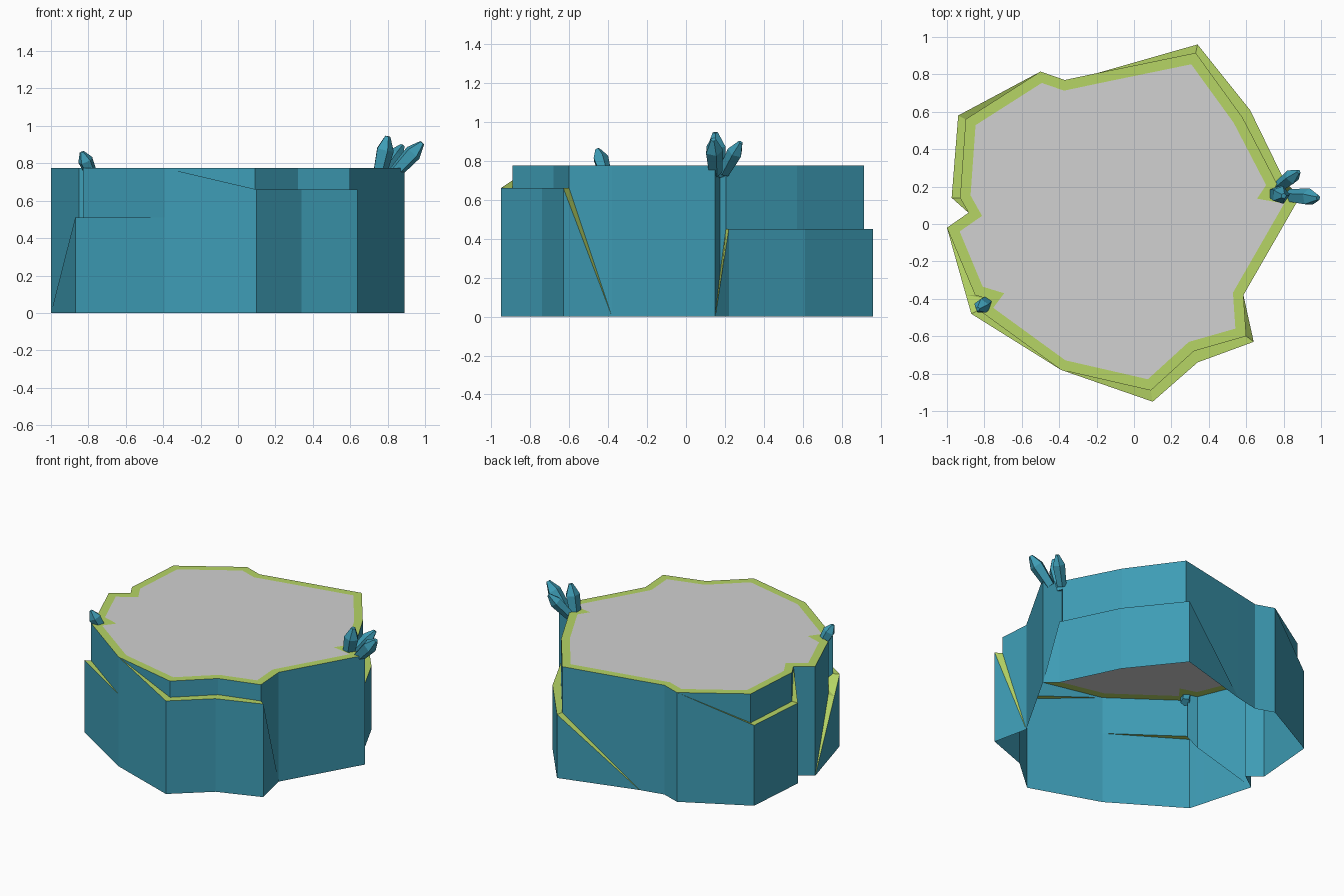
import bpy, bmesh, math
from mathutils import Vector

if "Cube" in bpy.data.objects:
    bpy.data.objects.remove(bpy.data.objects["Cube"])

H = 0.775      # height of the flat top
RIM = 0.055    # width of the green rim


def material(name, col):
    m = bpy.data.materials.new(name)
    m.diffuse_color = (*col, 1)
    m.use_nodes = True
    m.node_tree.nodes["Principled BSDF"].inputs["Base Color"].default_value = m.diffuse_color
    return m


BLUE = material("blue rock", (0.048, 0.335, 0.465))
GREEN = material("moss green", (0.468, 0.665, 0.130))
GREY = material("pale grey", (0.64, 0.64, 0.64))


def make_object(name, faces, mats):
    """faces: list of (points, material index); degenerate faces are skipped."""
    bm = bmesh.new()
    cache = {}

    def vert(p):
        key = tuple(round(c, 4) for c in p)
        if key not in cache:
            cache[key] = bm.verts.new(key)
        return cache[key]

    for pts, mi in faces:
        vs = list(dict.fromkeys(vert(p) for p in pts))
        if len(vs) > 2 and not bm.faces.get(vs):
            bm.faces.new(vs).material_index = mi
    bmesh.ops.delete(bm, geom=[v for v in bm.verts if not v.link_faces], context='VERTS')
    me = bpy.data.meshes.new(name)
    bm.to_mesh(me)
    bm.free()
    for m in mats:
        me.materials.append(m)
    ob = bpy.data.objects.new(name, me)
    bpy.context.collection.objects.link(ob)
    return ob


# Outline, counterclockwise: lower corner, ledge height, upper corner if set back
OUTLINE = [
    ((0.34, 0.96), 0.45, (0.33, 0.915)),
    ((-0.20, 0.806), 0, None),
    ((-0.37, 0.77), 0, None),
    ((-0.50, 0.815), H, None),
    ((-0.94, 0.58), 0.57, (-0.90, 0.56)),
    ((-0.975, 0.14), 0.57, (-0.93, 0.14)),
    ((-0.885, 0.06), H, None),
    ((-1.0, -0.02), 0, None),
    ((-0.899, -0.379), 0.398, (-0.85, -0.38)),
    ((-0.883, -0.434), 0.459, (-0.785, -0.40)),
    ((-0.87, -0.48), 0.51, (-0.83, -0.46)),
    ((-0.39, -0.78), 0.51, None),
    ((-0.39, -0.78), H, None),
    ((0.10, -0.95), 0.66, (0.09, -0.89)),
    ((0.34, -0.74), 0.66, (0.32, -0.68)),
    ((0.64, -0.63), 0.66, (0.60, -0.60)),
    ((0.585, -0.38), 0, None),
    ((0.89, 0.15), 0, None),
    ((0.85, 0.185), 0.225, (0.75, 0.175)),
    ((0.81, 0.22), 0.45, (0.77, 0.205)),
    ((0.62, 0.61), 0.45, (0.58, 0.57)),
]

# Rock wall: lower wall, ledge and upper wall for each side, open underneath
wall = []
for (o1, z1, u1), (o2, z2, u2) in zip(OUTLINE, OUTLINE[1:] + OUTLINE[:1]):
    u1, u2 = u1 or o1, u2 or o2
    wall.append(([(*o1, 0), (*o2, 0), (*o2, z2), (*o1, z1)], 0))
    wall.append(([(*o1, z1), (*o2, z2), (*u2, z2)], 1))
    wall.append(([(*o1, z1), (*u2, z2), (*u1, z1)], 1))
    wall.append(([(*u1, z1), (*u2, z2), (*u2, H), (*u1, H)], 0))
make_object("rock_wall", wall, [BLUE, GREEN])

# Mitred inset of the upper outline
upper = [Vector(p) for p in dict.fromkeys(u or o for o, z, u in OUTLINE)]
n = len(upper)
inner = []
for i, p in enumerate(upper):
    d1 = (p - upper[i - 1]).normalized()
    d2 = (upper[(i + 1) % n] - p).normalized()
    n1, n2 = Vector((-d1.y, d1.x)), Vector((-d2.y, d2.x))
    inner.append(p + (n1 + n2) * RIM / (1 + n1.dot(n2)))

# Green rim and grey top
rim = []
for i in range(n):
    j = (i + 1) % n
    rim.append(([(*upper[i], H), (*upper[j], H), (*inner[j], H), (*inner[i], H)], 0))
make_object("top_rim", rim, [GREEN])
make_object("top_surface", [([(*p, H) for p in inner], 0)], [GREY])


# Crystals: five-sided, swelling to a shoulder and tapering to a blunt tip
def crystal(name, base, tip, r):
    base, tip = Vector(base), Vector(tip)
    q = (tip - base).to_track_quat('Z', 'Y')
    rings = []
    for t, s in ((0, 0.75), (0.68, 1.0), (1.0, 0.3)):
        c = base.lerp(tip, t)
        rings.append([c + q @ Vector((math.cos(a) * r * s, math.sin(a) * r * s, 0))
                      for a in (2 * math.pi * k / 5 for k in range(5))])
    faces = [(rings[0][::-1], 0), (rings[2], 0)]
    for lo, hi in zip(rings, rings[1:]):
        for k in range(5):
            m = (k + 1) % 5
            faces.append(([lo[k], lo[m], hi[m], hi[k]], 0))
    make_object(name, faces, [BLUE])


crystal("left_crystal", (-0.775, -0.41, 0.72), (-0.835, -0.455, 0.86), 0.042)
crystal("right_crystal_tall", (0.75, 0.165, 0.72), (0.80, 0.15, 0.945), 0.05)
crystal("right_crystal_outer", (0.83, 0.15, 0.74), (0.985, 0.14, 0.91), 0.048)
crystal("right_crystal_back", (0.77, 0.195, 0.74), (0.88, 0.28, 0.895), 0.042)
